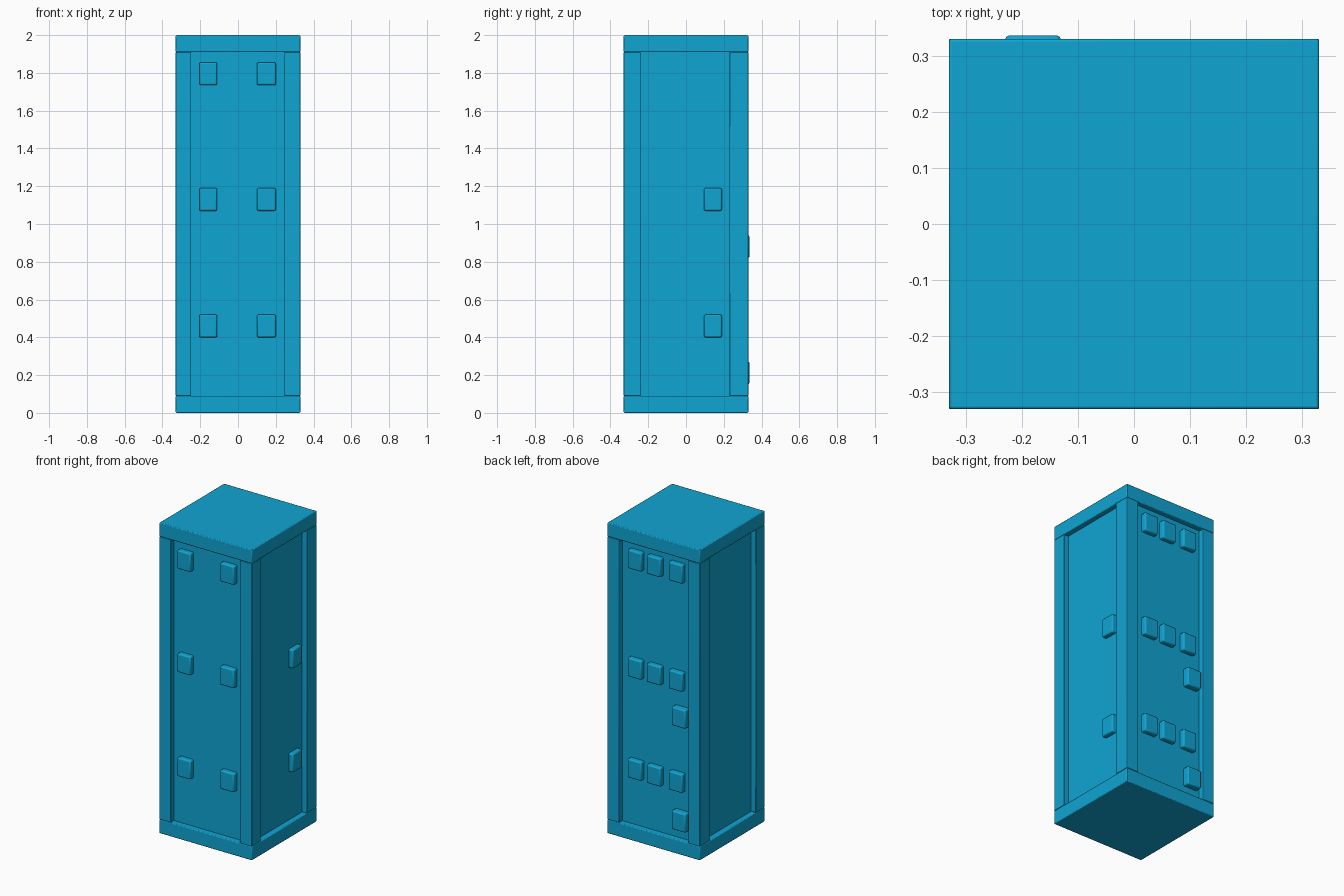
import bpy

if "Cube" in bpy.data.objects:
    bpy.data.objects.remove(bpy.data.objects["Cube"])

paint = bpy.data.materials.new("blue_paint")
paint.diffuse_color = (0.005, 0.376, 0.651, 1)
paint.use_nodes = True
paint.node_tree.nodes["Principled BSDF"].inputs["Base Color"].default_value = paint.diffuse_color


def box(name, x, y, z, bevel=0.003):
    """Bevelled box from (min, max) ranges on each axis."""
    bpy.ops.mesh.primitive_cube_add(
        size=1, location=[sum(r) / 2 for r in (x, y, z)])
    ob = bpy.context.object
    ob.name = name
    ob.scale = [r[1] - r[0] for r in (x, y, z)]
    bpy.ops.object.transform_apply(location=False, rotation=False, scale=True)
    ob.data.materials.append(paint)
    if bevel:
        mod = ob.modifiers.new("soft_edges", 'BEVEL')
        mod.width = bevel
        mod.segments = 2
    bpy.ops.object.shade_smooth_by_angle(angle=0.6)
    return ob


H = 0.33        # half width of the cabinet
P = 0.295       # recessed panel plane
SLAB = 0.09     # thickness of base and cap

# Base and cap slabs
box("base_slab", (-H, H), (-H, H), (0, SLAB), 0.005)
box("cap_slab", (-H, H), (-H, H), (2 - SLAB, 2), 0.005)

# Recessed body that forms the four side panels
box("body_panels", (-P, P), (-P, P), (SLAB - 0.01, 2 - SLAB + 0.01), 0)

# Corner posts
for x in ((-H, -0.248), (0.245, H)):
    for y in ((-H, -0.24), (0.23, H)):
        box("corner_post", x, y, (SLAB, 2 - SLAB))


# Small raised plates
def plate(name, x, y, zc):
    box(name, x, y, (zc - 0.06, zc + 0.06), 0.008)


IN, OUT = P - 0.01, 0.328

for zc in (1.795, 1.13, 0.46):
    for x in ((-0.205, -0.11), (0.10, 0.20)):
        plate("front_plate", x, (-OUT, -IN), zc)

for zc in (1.13, 0.46):
    plate("right_plate", (IN, 0.325), (0.095, 0.19), zc)

for zc in (1.803, 1.107, 0.456):
    for xc in (0.14, 0.003, -0.152):
        plate("back_plate", (xc - 0.049, xc + 0.049), (IN, OUT), zc)

for zc in (0.88, 0.212):
    plate("back_low_plate", (-0.23, -0.13), (IN, 0.336), zc)
